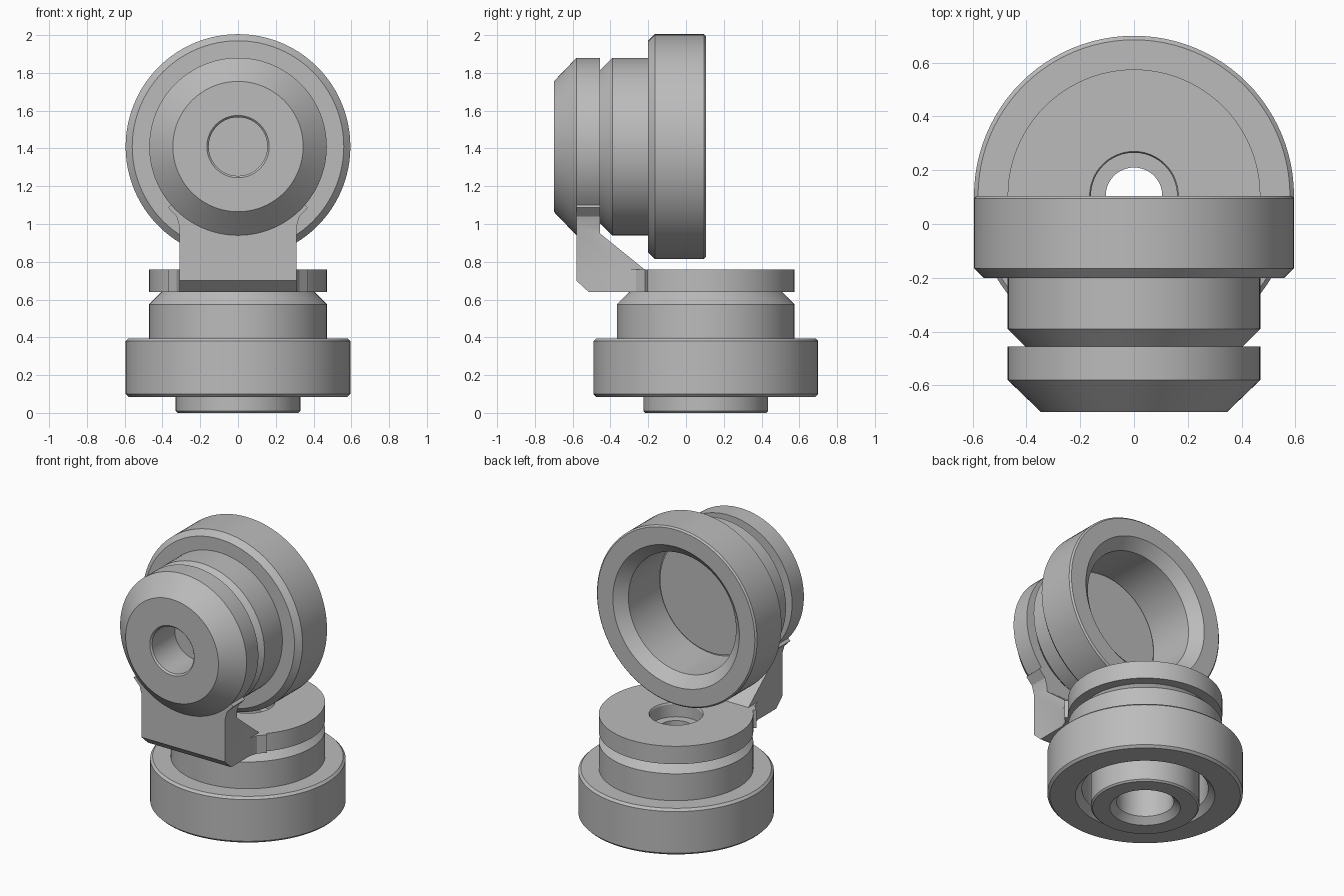
import bpy, bmesh, math
from mathutils import Matrix

cube = bpy.data.objects.get("Cube")
if cube:
    bpy.data.objects.remove(cube, do_unlink=True)

steel = bpy.data.materials.new("grey_steel")
steel.use_nodes = True
steel.diffuse_color = (0.5, 0.5, 0.5, 1)
steel.node_tree.nodes["Principled BSDF"].inputs["Base Color"].default_value = (0.5, 0.5, 0.5, 1)

SEGMENTS = 96
LOWER_Y = 0.105     # vertical axis of the lower joint
UPPER_Z = 1.41      # horizontal axis of the upper joint
LOWER = Matrix.Translation((0, LOWER_Y, 0))
UPPER = Matrix.Translation((0, 0, UPPER_Z)) @ Matrix.Rotation(-math.pi / 2, 4, 'X')


def finish(name, bm):
    bmesh.ops.remove_doubles(bm, verts=bm.verts, dist=1e-5)
    bmesh.ops.recalc_face_normals(bm, faces=bm.faces)
    mesh = bpy.data.meshes.new(name)
    bm.to_mesh(mesh)
    bm.free()
    mesh.materials.append(steel)
    obj = bpy.data.objects.new(name, mesh)
    bpy.context.collection.objects.link(obj)
    return obj


def lathe(name, profile, place):
    """Revolve a closed (radius, height) profile and place its axis."""
    bm = bmesh.new()
    verts = [bm.verts.new((r, 0, h)) for r, h in profile]
    edges = []
    for a, b in zip(verts, verts[1:] + verts[:1]):
        if a.co.x > 0 or b.co.x > 0:
            edges.append(bm.edges.new((a, b)))
    bmesh.ops.spin(bm, geom=verts + edges, cent=(0, 0, 0), axis=(0, 0, 1),
                   angle=2 * math.pi, steps=SEGMENTS, use_merge=False)
    bm.transform(place)
    return finish(name, bm)


def prism(name, corners, depth):
    """Extrude a polygon of 3D corners along a depth vector."""
    bm = bmesh.new()
    face = bm.faces.new([bm.verts.new(c) for c in corners])
    new = bmesh.ops.extrude_face_region(bm, geom=[face], use_keep_orig=True)["geom"]
    bmesh.ops.translate(bm, vec=depth, verts=[v for v in new if isinstance(v, bmesh.types.BMVert)])
    return finish(name, bm)


def select_only(obj):
    bpy.ops.object.select_all(action='DESELECT')
    obj.select_set(True)
    bpy.context.view_layer.objects.active = obj


# Lower core: flange, stepped bore and stud
lower_core = lathe("lower_core", [
    (.105, .665), (.16, .665), (.16, .75), (.165, .76), (.47, .76), (.47, .64),
    (.39, .64), (.39, .46), (.33, .46), (.33, .01), (.32, 0), (.215, 0),
    (.175, .04), (.175, .5), (.105, .5)], LOWER)

# Upper core: cone-nosed cap with a blind bore and a plug behind it
upper_core = lathe("upper_core", [
    (0, -.45), (.155, -.45), (.155, -.69), (.165, -.70), (.345, -.70),
    (.47, -.58), (.47, -.455), (.39, -.455), (.39, -.28), (0, -.28)], UPPER)

# Bracket linking both cores
HALF = 0.31
side = [(-.58, 1.15), (-.58, .70), (-.515, .64), (-.22, .64),
        (-.22, .76), (-.455, .95), (-.455, 1.15)]
elbow_body = prism("elbow_body", [(-HALF, y, z) for y, z in side], (2 * HALF, 0, 0))

# Fillet webs where the bracket meets the round cores
web = [(.29, .425), (.31, .425), (.325, .37), (.37, .323), (.29, .25)]
webs = []
for s in (-1, 1):
    webs.append(prism("lower_web", [(s * x, LOWER_Y - d, .64) for x, d in web], (0, 0, .12)))
    webs.append(prism("upper_web", [(s * x, -.58, UPPER_Z - d) for x, d in web], (0, .125, 0)))

# Weld the core pieces into one body
for part in [lower_core, upper_core] + webs:
    weld = elbow_body.modifiers.new("weld", 'BOOLEAN')
    weld.operation = 'UNION'
    weld.solver = 'EXACT'
    weld.object = part
    select_only(elbow_body)
    bpy.ops.object.modifier_apply(modifier=weld.name)
    bpy.data.objects.remove(part, do_unlink=True)

# Lower swivel nut, open underneath
lower_nut = lathe("lower_nut", [
    (.32, .64), (.405, .64), (.47, .575), (.47, .395), (.58, .395), (.595, .38),
    (.595, .10), (.58, .085), (.425, .085), (.385, .13), (.385, .45), (.32, .45)], LOWER)

# Upper swivel nut, open at the back
upper_nut = lathe("upper_nut", [
    (.37, -.455), (.405, -.455), (.47, -.39), (.47, -.20), (.56, -.20), (.595, -.165),
    (.595, .095), (.585, .105), (.47, .105), (.40, .04), (.40, -.29), (.37, -.29)], UPPER)

for obj in (elbow_body, lower_nut, upper_nut):
    select_only(obj)
    bpy.ops.object.shade_smooth_by_angle(angle=math.radians(25))
